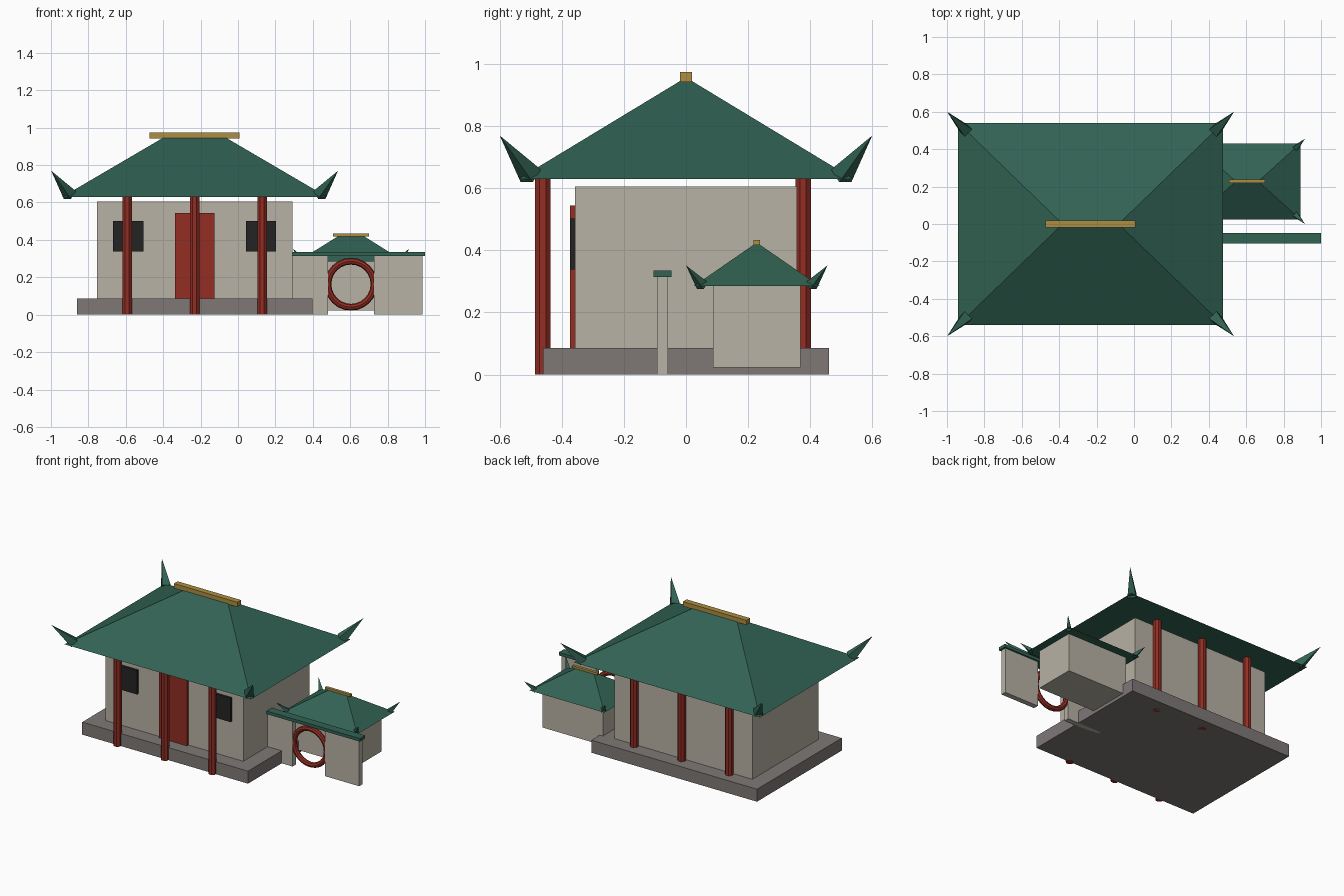
import bpy, bmesh, math
from mathutils import Vector, Matrix

cube = bpy.data.objects.get("Cube")
if cube:
    bpy.data.objects.remove(cube, do_unlink=True)


def material(name, r, g, b):
    mat = bpy.data.materials.new(name)
    mat.use_nodes = True
    mat.diffuse_color = (r, g, b, 1)
    mat.node_tree.nodes["Principled BSDF"].inputs["Base Color"].default_value = (r, g, b, 1)
    return mat


STONE = material("grey_stone", 0.21, 0.19, 0.183)
PLASTER = material("pale_plaster", 0.48, 0.445, 0.375)
RED = material("red_lacquer", 0.29, 0.027, 0.017)
GREEN = material("green_tile", 0.031, 0.122, 0.086)
GOLD = material("gold_trim", 0.42, 0.27, 0.052)
DARK = material("dark_window", 0.017, 0.017, 0.018)


def finish(name, bm, mat):
    bmesh.ops.recalc_face_normals(bm, faces=bm.faces)
    mesh = bpy.data.meshes.new(name)
    bm.to_mesh(mesh)
    bm.free()
    mesh.materials.append(mat)
    obj = bpy.data.objects.new(name, mesh)
    bpy.context.collection.objects.link(obj)
    return obj


def box(name, x, y, z, mat):
    """Box from (low, high) ranges on each axis."""
    bm = bmesh.new()
    bmesh.ops.create_cube(bm, size=1)
    for v in bm.verts:
        v.co = [r[0] if c < 0 else r[1] for c, r in zip(v.co, (x, y, z))]
    return finish(name, bm, mat)


def column(name, x, y, top, radius=0.027):
    bm = bmesh.new()
    place = Matrix.Translation((x, y, top / 2)) @ Matrix.Rotation(math.pi / 8, 4, 'Z')
    bmesh.ops.create_cone(bm, cap_ends=True, segments=8, radius1=radius,
                          radius2=radius, depth=top, matrix=place)
    return finish(name, bm, RED)


def hip_roof(name, cx, cy, eave, ridge, low, high):
    """Closed hipped roof from eave and ridge half sizes."""
    bm = bmesh.new()
    bmesh.ops.create_cube(bm, size=2)
    for v in bm.verts:
        half, z = (ridge, high) if v.co.z > 0 else (eave, low)
        v.co = (cx + v.co.x * half[0], cy + v.co.y * half[1], z)
    return finish(name, bm, GREEN)


def corner_horn(name, base, tip, radius):
    """Square spike with a level lower edge, leaning from base to tip."""
    base, tip = Vector(base), Vector(tip)
    axis = tip - base
    side = axis.cross(Vector((0, 0, 1))).normalized()
    up = side.cross(axis).normalized()
    half = radius / math.sqrt(2)
    bm = bmesh.new()
    ring = [bm.verts.new(base + side * half * a + up * half * b)
            for a, b in ((-1, -1), (1, -1), (1, 1), (-1, 1))]
    point = bm.verts.new(tip)
    bm.faces.new(ring)
    for i in range(4):
        bm.faces.new((ring[i], ring[(i + 1) % 4], point))
    return finish(name, bm, GREEN)


def horns(prefix, cx, cy, tip_half, tip_z, inset, drop, radius):
    for sx, side in ((-1, "right"), (1, "left")):
        for sy, end in ((-1, "front"), (1, "back")):
            tip = (cx + sx * tip_half[0], cy + sy * tip_half[1], tip_z)
            base = (tip[0] - sx * inset, tip[1] - sy * inset, tip_z - drop)
            corner_horn(f"{prefix}_horn_{end}_{side}", base, tip, radius)


# Main hall: platform, walls, door and windows
HALL = -0.232
box("platform", (HALL - 0.63, HALL + 0.63), (-0.46, 0.46), (0, 0.086), STONE)
box("hall_walls", (HALL - 0.523, HALL + 0.523), (-0.358, 0.358), (0.08, 0.606), PLASTER)
box("door", (HALL - 0.106, HALL + 0.106), (-0.374, -0.345), (0.086, 0.545), RED)
for s, side in ((-1, "right"), (1, "left")):
    wx = HALL + s * 0.355
    box(f"window_{side}", (wx - 0.081, wx + 0.081), (-0.374, -0.345), (0.338, 0.502), DARK)

# Main hall columns
for i in (-1, 0, 1):
    for end, y in (("front", -0.461), ("back", 0.377)):
        column(f"column_{end}_{i + 2}", HALL + i * 0.361, y, 0.635)

# Main hall roof
hip_roof("hall_roof", HALL, 0, (0.708, 0.54), (0.165, 0.015), 0.63, 0.948)
box("hall_ridge", (HALL - 0.241, HALL + 0.241), (-0.02, 0.02), (0.942, 0.974), GOLD)
horns("hall_roof", HALL, 0, (0.767, 0.6), 0.77, 0.1, 0.13, 0.039)

# Small side pavilion
PX, PY = 0.604, 0.228
box("pavilion_walls", (PX - 0.23, PX + 0.23), (PY - 0.141, PY + 0.141), (0.022, 0.286), PLASTER)
hip_roof("pavilion_roof", PX, PY, (0.285, 0.203), (0.067, 0.006), 0.285, 0.421)
box("pavilion_ridge", (PX - 0.096, PX + 0.096), (PY - 0.01, PY + 0.01), (0.418, 0.433), GOLD)
horns("pavilion_roof", PX, PY, (0.31, 0.228), 0.352, 0.053, 0.066, 0.021)

# Garden wall with tiled cap and round gate
WALL = -0.076
box("garden_wall_right", (0.22, 0.481), (WALL - 0.018, WALL + 0.018), (0, 0.315), PLASTER)
box("garden_wall_left", (0.726, 0.987), (WALL - 0.018, WALL + 0.018), (0, 0.315), PLASTER)
box("garden_wall_cap", (0.207, 1.0), (WALL - 0.029, WALL + 0.029), (0.314, 0.335), GREEN)
bpy.ops.mesh.primitive_torus_add(location=(PX, WALL, 0.163), rotation=(math.pi / 2, 0, 0),
                                 major_segments=24, minor_segments=8,
                                 major_radius=0.123, minor_radius=0.018)
gate = bpy.context.object
gate.name = "round_gate"
gate.data.materials.append(RED)
